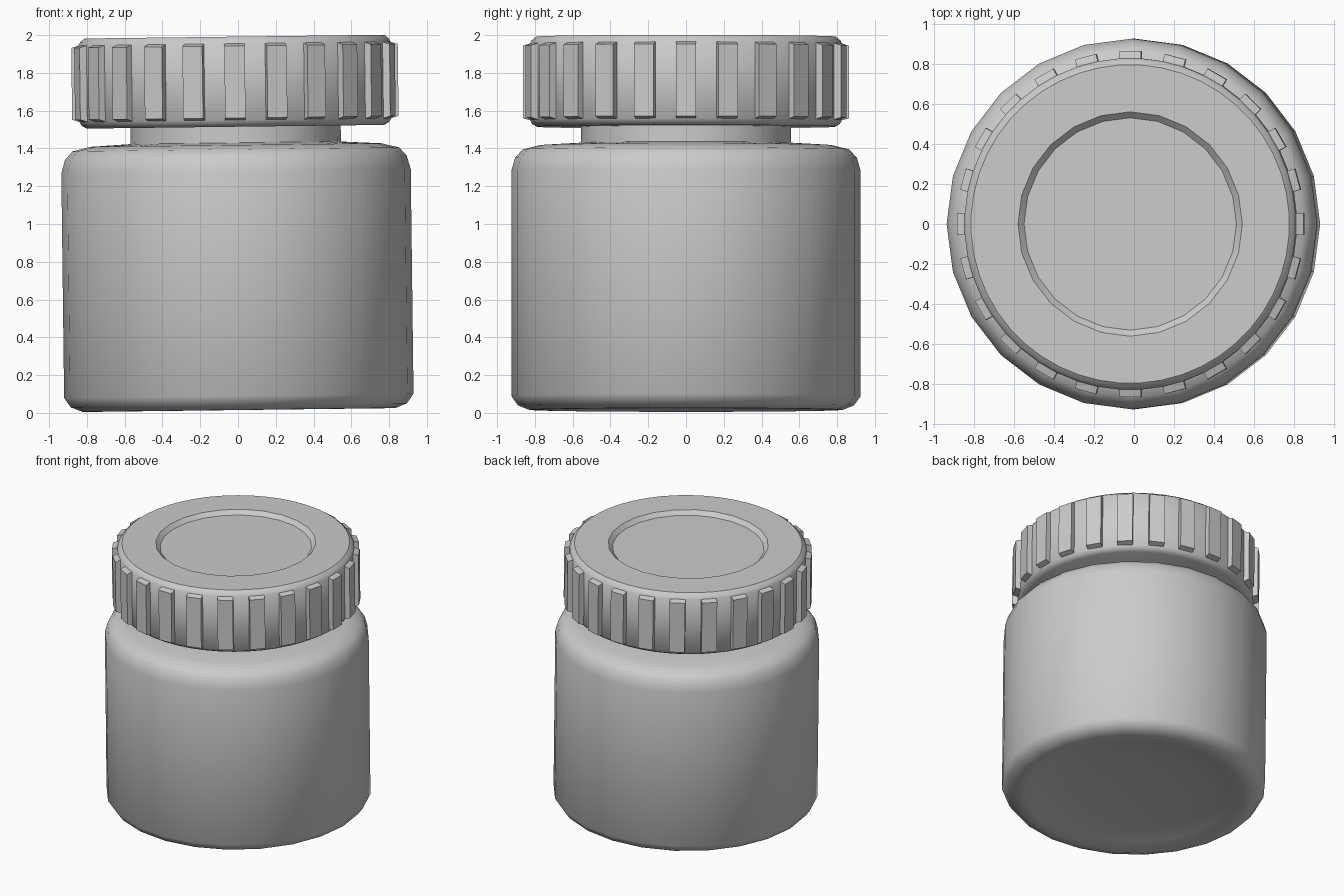
import bpy, bmesh, math
from mathutils import Vector

if "Cube" in bpy.data.objects:
    bpy.data.objects.remove(bpy.data.objects["Cube"])

TILT = -0.0124  # the whole jar leans very slightly to the left


def lathe(bm, profile, n, phase=0.0):
    """Revolve (radius, z) points round z; radius 0 makes a pole. Returns faces by band, rings."""
    rings = []
    for r, z in profile:
        if r == 0:
            rings.append([bm.verts.new((0, 0, z))])
        else:
            rings.append([bm.verts.new((r * math.cos(phase + 2 * math.pi * i / n),
                                        r * math.sin(phase + 2 * math.pi * i / n), z))
                          for i in range(n)])
    bands = []
    for a, b in zip(rings, rings[1:]):
        band = []
        for i in range(n):
            j = (i + 1) % n
            quad = [a[i % len(a)], a[j % len(a)], b[j % len(b)], b[i % len(b)]]
            band.append(bm.faces.new(list(dict.fromkeys(quad))))
        bands.append(band)
    return bands, rings


def ring_edges(bm, ring):
    return [bm.edges.get((ring[i], ring[i - 1])) for i in range(len(ring))]


def finish(bm, name):
    bmesh.ops.recalc_face_normals(bm, faces=bm.faces[:])
    me = bpy.data.meshes.new(name)
    bm.to_mesh(me)
    bm.free()
    ob = bpy.data.objects.new(name, me)
    bpy.context.collection.objects.link(ob)
    ob.rotation_euler.y = TILT
    ob.location.x = 0.0055
    bpy.ops.object.select_all(action='DESELECT')
    ob.select_set(True)
    bpy.context.view_layer.objects.active = ob
    bpy.ops.object.shade_smooth_by_angle(angle=math.radians(36))
    return ob


# Jar body: concave base, rounded heel, straight wall, soft shoulder, neck
bm = bmesh.new()
lathe(bm, [(0, 0.07), (0.45, 0.06), (0.70, 0.035), (0.77, 0.015), (0.83, 0.016),
           (0.89, 0.04), (0.925, 0.09), (0.925, 1.28), (0.905, 1.35), (0.865, 1.395),
           (0.77, 1.418), (0.557, 1.43), (0.557, 1.60), (0, 1.60)], 24)
finish(bm, "jar_body")

# Screw cap: 48-sided shell
bm = bmesh.new()
N = 48
bands, rings = lathe(bm, [(0, 1.515), (0.79, 1.515), (0.815, 1.53), (0.828, 1.55),
                          (0.828, 1.955), (0.818, 1.973), (0.795, 1.992)],
                     N, math.pi / N)
# 24-sided shallow recess in the lid
_, recess = lathe(bm, [(0.56, 1.992), (0.53, 1.962), (0, 1.962)], 24)
bmesh.ops.bridge_loops(bm, edges=ring_edges(bm, rings[-1]) + ring_edges(bm, recess[0]))

# Grip ribs: every second wall face pulled outward
for f in bands[3][1::2]:
    c = f.calc_center_median()
    out = Vector((c.x, c.y, 0)).normalized() * 0.038
    new = bmesh.ops.extrude_discrete_faces(bm, faces=[f])["faces"][0]
    rim = list(new.verts)
    # extrude_discrete leaves side walls attached; taper the rib ends slightly
    for v in rim:
        v.co += out
        v.co.z += 0.012 if v.co.z < c.z else -0.012
finish(bm, "screw_cap")
